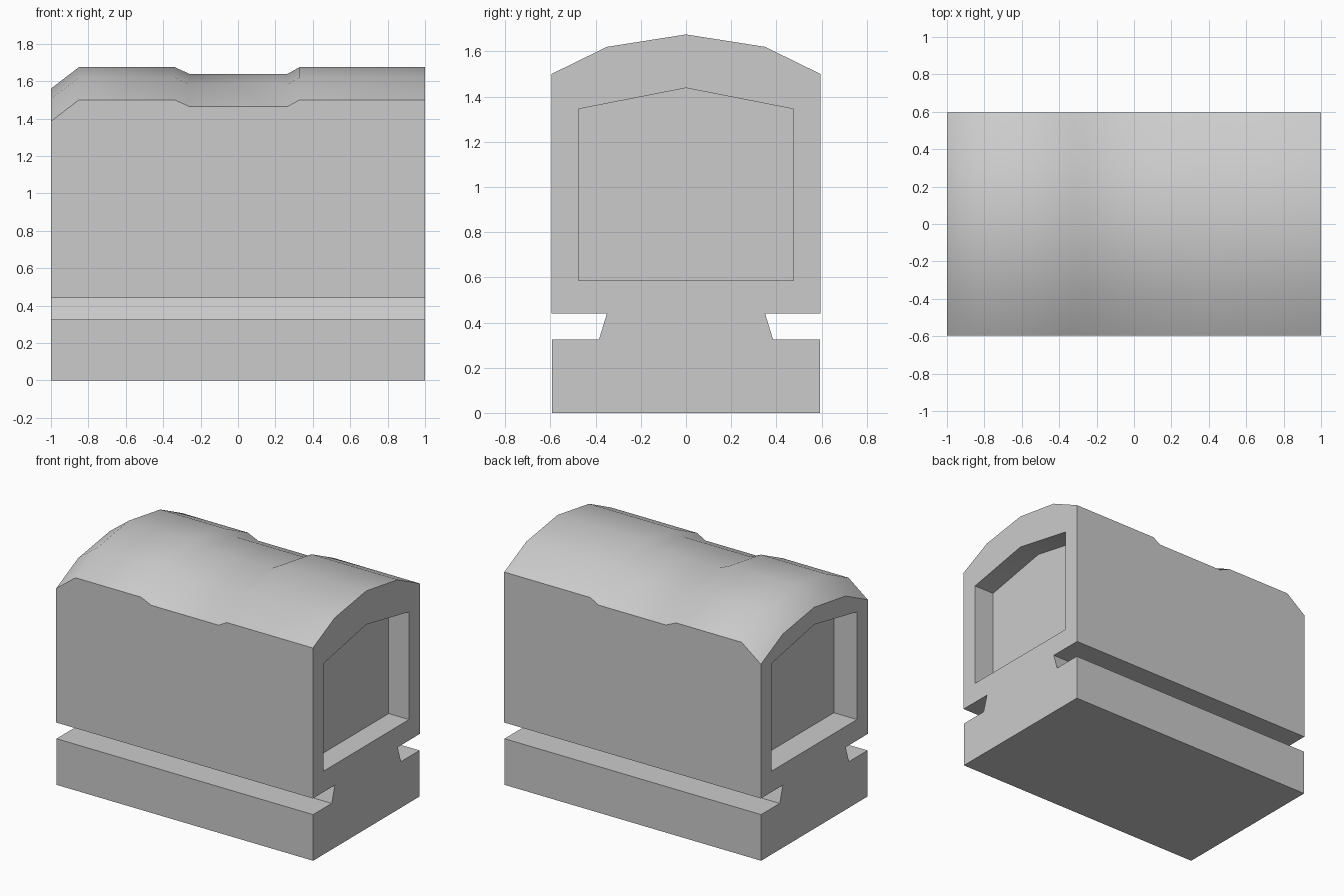
import bpy
import bmesh
from math import radians

cube = bpy.data.objects.get("Cube")
if cube:
    bpy.data.objects.remove(cube, do_unlink=True)

grey = bpy.data.materials.new("plain_grey")
grey.use_nodes = True
colour = (0.6, 0.6, 0.6, 1)
grey.diffuse_color = colour
grey.node_tree.nodes["Principled BSDF"].inputs["Base Color"].default_value = colour


def mirrored(half):
    """Close a half outline of (y, z) points across the y axis."""
    return half + [(-y, z) for y, z in reversed(half) if y > 0]


def loft(name, stations):
    """Skin equal-length (y, z) outlines placed at x stations."""
    bm = bmesh.new()
    rings = [[bm.verts.new((x, y, z)) for y, z in outline] for x, outline in stations]
    for a, b in zip(rings, rings[1:]):
        for i in range(len(a)):
            j = (i + 1) % len(a)
            bm.faces.new((a[i], a[j], b[j], b[i]))
    bm.faces.new(rings[0])
    bm.faces.new(rings[-1])
    bmesh.ops.recalc_face_normals(bm, faces=bm.faces[:])
    mesh = bpy.data.meshes.new(name)
    bm.to_mesh(mesh)
    bm.free()
    mesh.materials.append(grey)
    obj = bpy.data.objects.new(name, mesh)
    bpy.context.collection.objects.link(obj)
    return obj


def body_outline(drop):
    """Base, dovetail neck and walls, with the roof lowered by drop."""
    return mirrored([(0.592, 0), (0.592, 0.325), (0.385, 0.325), (0.35, 0.44),
                     (0.595, 0.44), (0.595, 1.5 - drop), (0.35, 1.62 - drop),
                     (0, 1.675 - drop)])


# Body: sloped at the right end, with a shallow saddle in the roof
roof_drops = [(-1, 0.115), (-0.85, 0), (-0.34, 0), (-0.26, 0.036),
              (0.265, 0.036), (0.33, 0), (1, 0)]
body = loft("body", [(x, body_outline(d)) for x, d in roof_drops])

# Recessed panel in each end
panel = mirrored([(0.475, 0.587), (0.475, 1.345), (0, 1.438)])
bpy.context.view_layer.objects.active = body
body.select_set(True)
for side, floor in (("left", 0.842), ("right", -0.82)):
    outer = 1.2 if floor > 0 else -1.2
    cutter = loft(side + "_recess_cutter", [(floor, panel), (outer, panel)])
    cutter.hide_render = True
    cut = body.modifiers.new(side + "_recess", "BOOLEAN")
    cut.operation = "DIFFERENCE"
    cut.solver = "EXACT"
    cut.object = cutter
    bpy.ops.object.modifier_apply(modifier=cut.name)
    bpy.data.objects.remove(cutter, do_unlink=True)

bpy.ops.object.shade_smooth_by_angle(angle=radians(40))
